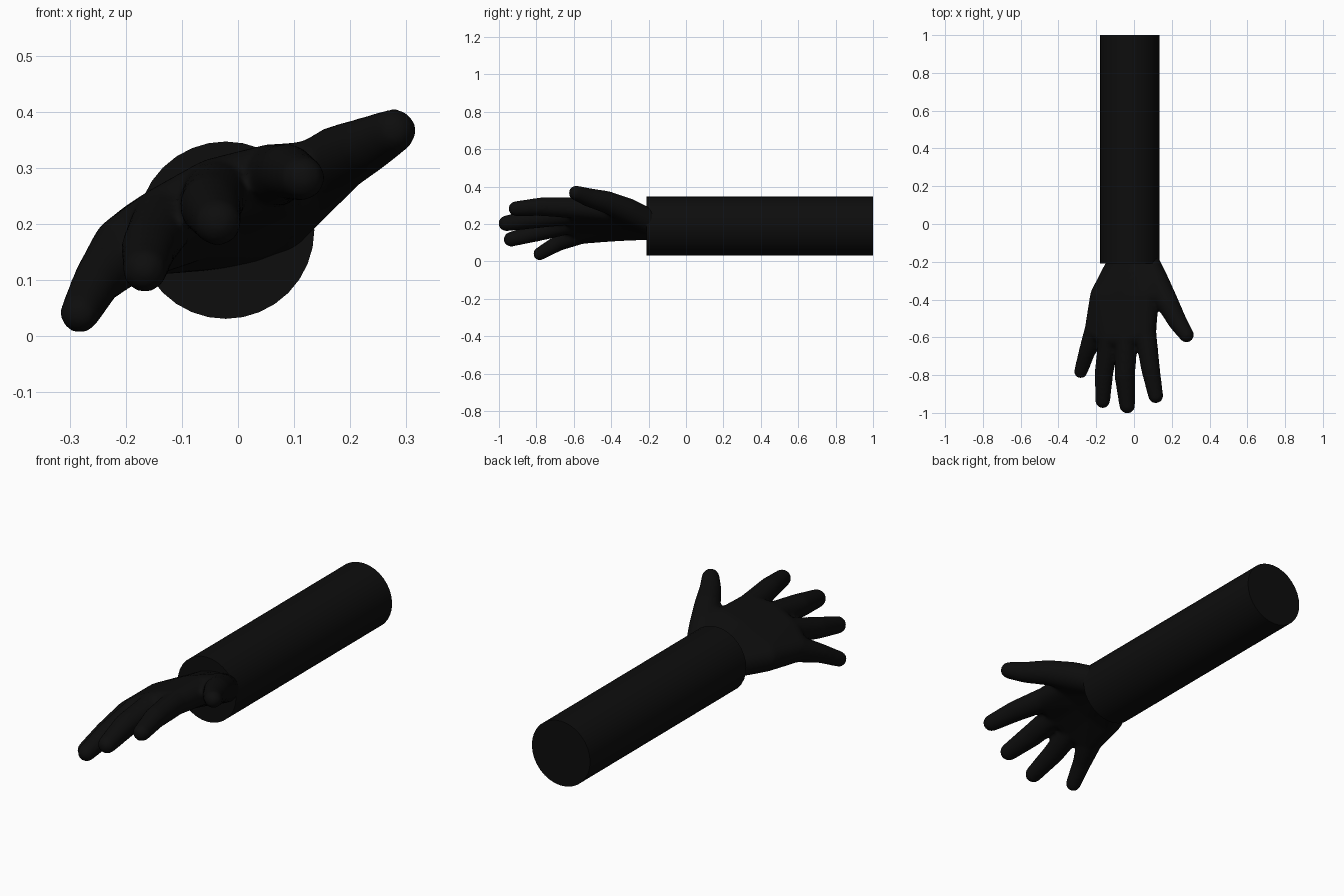
import bpy, bmesh
from mathutils import Vector

if "Cube" in bpy.data.objects:
    bpy.data.objects.remove(bpy.data.objects["Cube"])

black = bpy.data.materials.new("black")
black.diffuse_color = (0.004, 0.004, 0.004, 1)
black.use_nodes = True
black.node_tree.nodes["Principled BSDF"].inputs["Base Color"].default_value = black.diffuse_color


def finish(name, bm):
    me = bpy.data.meshes.new(name)
    bm.to_mesh(me)
    bm.free()
    me.materials.append(black)
    ob = bpy.data.objects.new(name, me)
    bpy.context.collection.objects.link(ob)
    me.shade_smooth()
    return ob


def hull(bm, balls):
    """Convex skin around a few balls (x, y, z, radius)."""
    tmp = bmesh.new()
    for x, y, z, r in balls:
        geo = bmesh.ops.create_icosphere(tmp, subdivisions=3, radius=r)
        bmesh.ops.translate(tmp, verts=geo["verts"], vec=Vector((x, y, z)))
    bmesh.ops.delete(tmp, geom=tmp.faces[:], context='FACES_ONLY')
    bmesh.ops.delete(tmp, geom=tmp.edges[:], context='EDGES_FACES') if tmp.edges else None
    pts = [v.co.copy() for v in tmp.verts]
    if not pts:
        pts = []
        for x, y, z, r in balls:
            geo = bmesh.ops.create_icosphere(tmp, subdivisions=3, radius=r)
            pts += [v.co + Vector((x, y, z)) for v in geo["verts"]]
    tmp.free()
    new = [bm.verts.new(p) for p in pts]
    res = bmesh.ops.convex_hull(bm, input=new)
    loose = [v for v in new if v.is_valid and not v.link_faces]
    bmesh.ops.delete(bm, geom=loose, context='VERTS')


# Forearm sleeve
bm = bmesh.new()
bmesh.ops.create_cone(bm, cap_ends=True, segments=32, radius1=0.158,
                      radius2=0.158, depth=1.21)
for v in bm.verts:
    v.co = Vector((v.co.x - 0.022, v.co.z + 0.395, v.co.y + 0.189))
bmesh.ops.recalc_face_normals(bm, faces=bm.faces)
arm = finish("forearm", bm)
bpy.context.view_layer.objects.active = arm
arm.select_set(True)
bpy.ops.object.shade_smooth_by_angle()

# Fingers: wrist, mid palm, knuckle, middle joint, tip
fingers = [
    [(-0.07, -0.19, 0.18, 0.065), (-0.165, -0.38, 0.175, 0.068),
     (-0.20, -0.56, 0.155, 0.062), (-0.25, -0.68, 0.10, 0.044), (-0.282, -0.782, 0.041, 0.036)],
    [(-0.03, -0.19, 0.195, 0.075), (-0.085, -0.38, 0.205, 0.073),
     (-0.13, -0.60, 0.21, 0.058), (-0.158, -0.78, 0.16, 0.050), (-0.166, -0.936, 0.118, 0.040)],
    [(0.02, -0.19, 0.205, 0.075), (-0.01, -0.38, 0.245, 0.073),
     (-0.04, -0.60, 0.258, 0.060), (-0.049, -0.80, 0.232, 0.055), (-0.036, -0.962, 0.203, 0.042)],
    [(0.06, -0.19, 0.21, 0.065), (0.065, -0.38, 0.275, 0.068),
     (0.06, -0.57, 0.285, 0.058), (0.088, -0.77, 0.293, 0.050), (0.115, -0.91, 0.282, 0.040)],
]
thumb = [(0.065, -0.20, 0.215, 0.068), (0.12, -0.31, 0.27, 0.068),
         (0.178, -0.42, 0.316, 0.060), (0.232, -0.52, 0.342, 0.050), (0.278, -0.588, 0.366, 0.040)]

bm = bmesh.new()
for chain in fingers + [thumb]:
    for a, b in zip(chain, chain[1:]):
        hull(bm, [a, b])
# Palm webs between neighbouring fingers, and the thumb base
for f, g in zip(fingers, fingers[1:]):
    for i in range(2):
        hull(bm, [f[i], f[i + 1], g[i], g[i + 1]])
hull(bm, [thumb[0], thumb[1], fingers[3][0], fingers[3][1]])
hull(bm, [thumb[1], fingers[3][1], (0.13, -0.37, 0.29, 0.058)])
hand = finish("hand", bm)

# Blend the parts into one soft skin
m = hand.modifiers.new("blend", 'REMESH')
m.mode = 'VOXEL'
m.voxel_size = 0.009
m.use_smooth_shade = True
m = hand.modifiers.new("soften", 'SMOOTH')
m.factor = 0.5
m.iterations = 10
